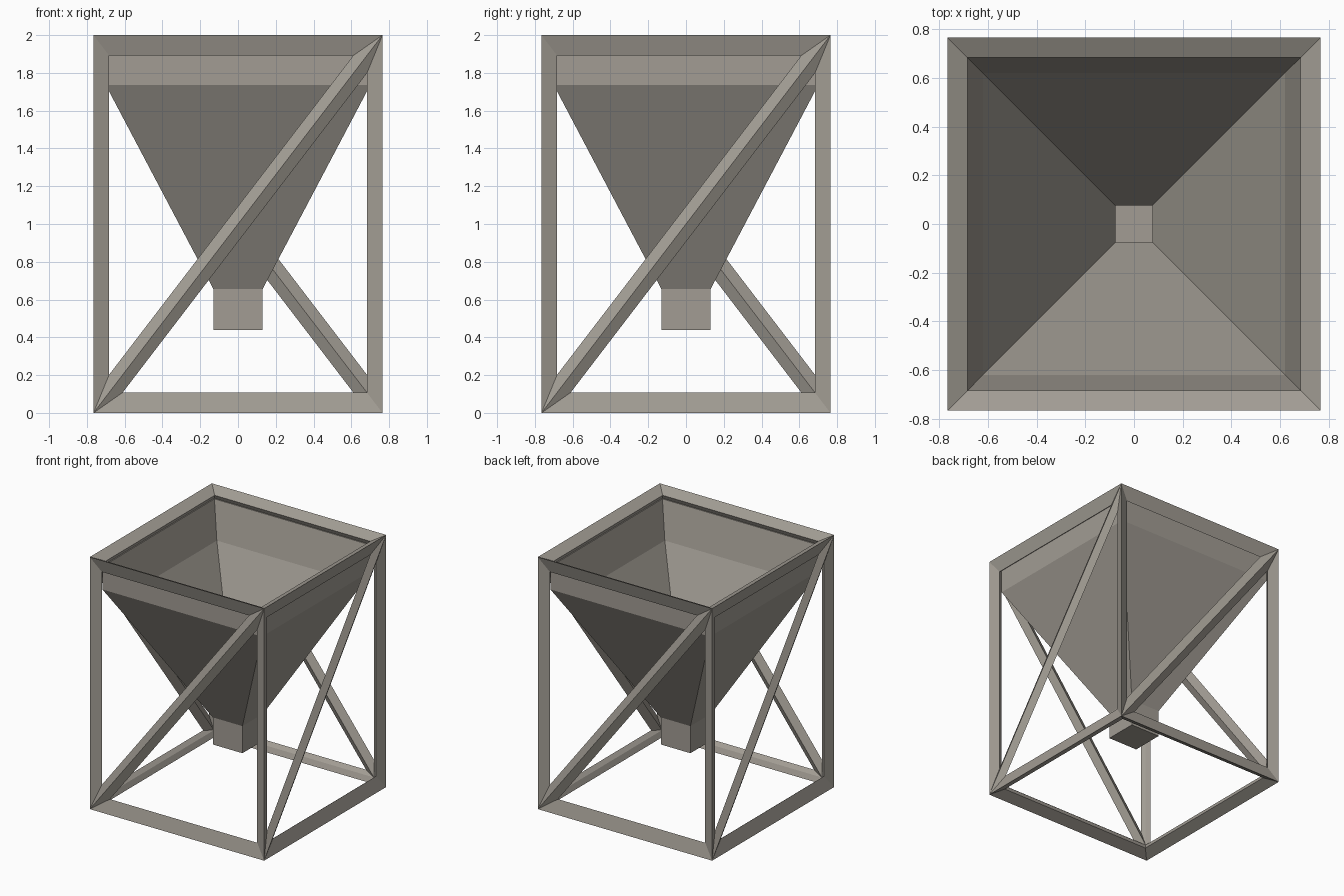
import bpy, bmesh, math
from mathutils import Vector

if "Cube" in bpy.data.objects:
    bpy.data.objects.remove(bpy.data.objects["Cube"])

# single painted-metal colour
metal = bpy.data.materials.new("warm_grey_metal")
metal.diffuse_color = (0.36, 0.335, 0.295, 1)
metal.use_nodes = True
metal.node_tree.nodes["Principled BSDF"].inputs["Base Color"].default_value = metal.diffuse_color


def finish(name, bm):
    bmesh.ops.remove_doubles(bm, verts=bm.verts, dist=0.0005)
    bmesh.ops.recalc_face_normals(bm, faces=bm.faces)
    me = bpy.data.meshes.new(name)
    bm.to_mesh(me)
    bm.free()
    me.materials.append(metal)
    ob = bpy.data.objects.new(name, me)
    bpy.context.collection.objects.link(ob)
    return ob


# ---- braced frame: bevelled bars along every edge of a box, plus side diagonals
HALF = Vector((0.765, 0.765, 1.0))     # half size of the box
MID, INNER, INSET = 0.9585, 0.917, 0.0665


def place(p):
    return Vector((p.x * HALF.x, p.y * HALF.y, p.z * HALF.z + 1.0))


def inset_corner(prev, cur, nxt):
    a, b = (prev - cur).normalized(), (nxt - cur).normalized()
    return cur * MID + (a + b) * (INSET / math.sin(a.angle(b)))


def add_bars(bm, poly):
    n = len(poly)
    ring = [inset_corner(poly[i - 1], poly[i], poly[(i + 1) % n]) for i in range(n)]
    for i in range(n):
        j = (i + 1) % n
        for scale in (1.0, INNER):
            pts = [poly[i] * scale, poly[j] * scale, ring[j], ring[i]]
            bm.faces.new([bm.verts.new(place(p)) for p in pts])


bm = bmesh.new()
corners = [Vector((-1, -1, 0)), Vector((1, -1, 0)), Vector((1, 1, 0)), Vector((-1, 1, 0))]
up = Vector((0, 0, 1))
for i in range(4):
    a, b = corners[i], corners[(i + 1) % 4]
    add_bars(bm, [a - up, b - up, b + up])   # below the diagonal
    add_bars(bm, [a - up, b + up, a + up])   # above the diagonal
for s in (-1, 1):
    add_bars(bm, [c + up * s for c in corners])
bmesh.ops.remove_doubles(bm, verts=bm.verts, dist=0.0005)
# each diagonal's bars are met from both sides, so the shell is closed
finish("braced_frame", bm)

# ---- hopper: square rings (half width, height) from the spout, over the rim, to the inside
profile = [(0.13, 0.44), (0.13, 0.655), (0.70, 1.735), (0.70, 1.925),
           (0.69, 1.925), (0.62, 1.64), (0.075, 0.62), (0.075, 0.50)]
bm = bmesh.new()
rings = [[bm.verts.new((c.x * r, c.y * r, z)) for c in corners] for r, z in profile]
for low, high in zip(rings, rings[1:]):
    for i in range(4):
        j = (i + 1) % 4
        bm.faces.new((low[i], low[j], high[j], high[i]))
bm.faces.new(rings[0])     # closed spout end
bm.faces.new(rings[-1])    # floor inside the spout
finish("hopper", bm)
